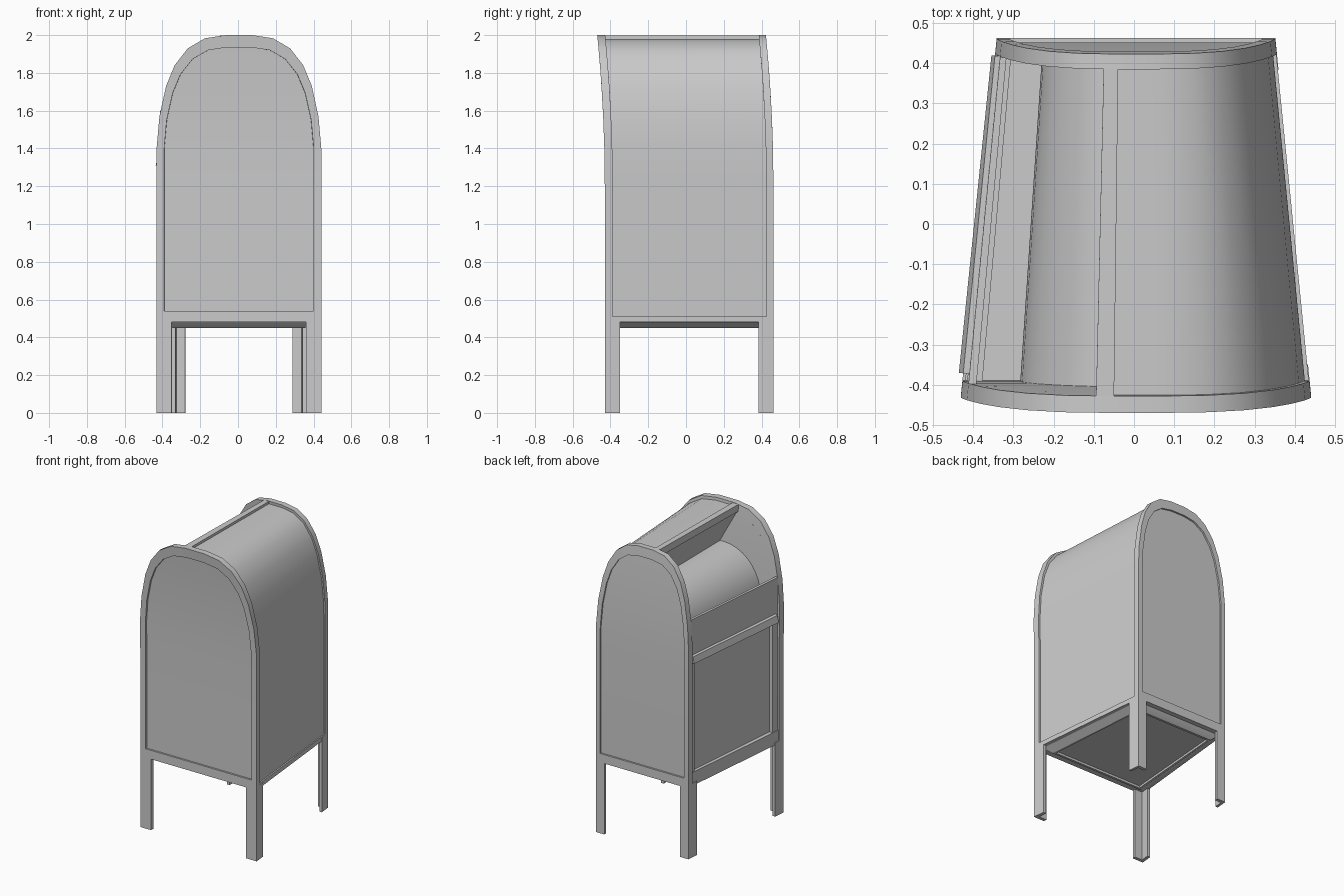
import bpy, bmesh, math

if "Cube" in bpy.data.objects:
    bpy.data.objects.remove(bpy.data.objects["Cube"])

GREY = (0.6, 0.6, 0.6, 1)
grey = bpy.data.materials.new("plain grey")
grey.use_nodes = True
grey.diffuse_color = GREY
grey.node_tree.nodes["Principled BSDF"].inputs["Base Color"].default_value = GREY

FRONT, BACK, BASE = -0.43, 0.463, 0.48
IN_FRONT, IN_BACK = -0.388, 0.425

# Right half of the arch, from the base to the crown
HALF = [(0.435, BASE), (0.435, 1.2), (0.435, 1.4), (0.42, 1.57), (0.385, 1.73),
        (0.34, 1.84), (0.27, 1.93), (0.18, 1.983), (0.07, 2.0)]


def warp(u, y, z):
    """Narrow the body towards the back and lean its crown forward."""
    lean = max(0, (z - 1.2) / 0.8) ** 2
    return (u * (1 - 0.23 * (y + 0.42)) + 0.005, y - 0.04 * lean, z)


def inset(points, d):
    return [(x * (1 - d / 0.435), z if z < 1.4 else 1.4 + (z - 1.4) * (1 - 2.7 * d))
            for x, z in points]


def loft(name, rings):
    """Skin a row of matching rings into a closed solid."""
    bm = bmesh.new()
    rows = [[bm.verts.new(warp(*p)) for p in ring] for ring in rings]
    n = len(rows[0])
    for a, b in zip(rows, rows[1:]):
        for i in range(n):
            j = (i + 1) % n
            bm.faces.new((a[i], a[j], b[j], b[i]))
    bm.faces.new(rows[0])
    bm.faces.new(rows[-1])
    bmesh.ops.recalc_face_normals(bm, faces=bm.faces)
    mesh = bpy.data.meshes.new(name)
    bm.to_mesh(mesh)
    bm.free()
    mesh.materials.append(grey)
    obj = bpy.data.objects.new(name, mesh)
    bpy.context.collection.objects.link(obj)
    bpy.ops.object.select_all(action='DESELECT')
    obj.select_set(True)
    bpy.context.view_layer.objects.active = obj
    bpy.ops.object.shade_smooth_by_angle(angle=math.radians(32))
    return obj


def band(name, outer, inner, y0, y1):
    return loft(name, [[(a, y0, c), (a, y1, c), (b, y1, d), (b, y0, d)]
                       for (a, c), (b, d) in zip(outer, inner)])


def rect(u0, u1, y0, y1, z):
    return [(u0, y0, z), (u1, y0, z), (u1, y1, z), (u0, y1, z)]


def box(name, u0, u1, y0, y1, z0, z1):
    return loft(name, [rect(u0, u1, y0, y1, z) for z in (z0, z1)])


# Arched rims and recessed end panels
ARCH = HALF + [(-x, z) for x, z in reversed(HALF)]
for end, y0, y1, p0, p1 in (("front", FRONT, IN_FRONT, FRONT + 0.012, IN_FRONT),
                            ("back", IN_BACK, BACK, IN_BACK, BACK - 0.012)):
    band(end + "_rim", ARCH, inset(ARCH, 0.04), y0, y1)
    loft(end + "_panel", [rect(-x, x, p0, p1, z) for x, z in inset(HALF, 0.039)])
    box(end + "_bottom_rail", -0.4, 0.4, y0, y1, BASE, 0.54)

# Plain side and roof in one curved sheet
shell = HALF + [(-0.06, 2.0)]
band("roof_and_side", inset(shell, 0.012), inset(shell, 0.03), IN_FRONT, IN_BACK)
box("side_bottom_rail", 0.4, 0.433, IN_FRONT, IN_BACK, BASE, 0.51)
box("crown_rib", -0.1, -0.055, IN_FRONT, IN_BACK, 1.95, 1.997)

# Mail opening: overhanging wall and rounded drop drum
band("opening_wall", [(-0.098, 1.96), (0.03, 1.72)], [(-0.07, 1.96), (0.05, 1.72)],
     IN_FRONT, IN_BACK)
angles = [math.radians(80 + 10 * i) for i in range(11)]
drum, drum_inner = ([(0.0 + r * math.cos(a), 1.44 + r * math.sin(a)) for a in angles]
                    for r in (0.29, 0.27))
band("drop_drum", drum + [(-0.29, 1.1)], drum_inner + [(-0.27, 1.1)], IN_FRONT, IN_BACK)

# Door side: panel under the opening, ledge, door frame and sunken door
box("opening_panel", -0.42, -0.4, IN_FRONT, IN_BACK, 1.34, 1.6)
loft("door_ledge", [[(-0.4, y, 1.37), (-0.435, y, 1.355), (-0.446, y, 1.31), (-0.4, y, 1.31)]
                    for y in (-0.37, 0.42)])
box("door_bottom_rail", -0.428, -0.39, IN_FRONT, IN_BACK, BASE, 0.57)
box("door_front_stile", -0.423, -0.39, IN_FRONT, IN_FRONT + 0.05, 0.57, 1.34)
box("door_back_stile", -0.423, -0.39, IN_BACK - 0.03, IN_BACK, 0.57, 1.34)
box("door", -0.402, -0.385, IN_FRONT, IN_BACK, 0.55, 1.34)

# Angle-iron legs
W, T = 0.08, 0.022
for side, s in (("left", 1), ("right", -1)):
    for end, y, d in (("front", FRONT, 1), ("back", BACK, -1)):
        corner = [(0, 0), (W, 0), (W, T), (T, T), (T, W), (0, W)]
        loft(f"{end}_{side}_leg", [[(s * (0.435 - a), y + d * b, z) for a, b in corner]
                                   for z in (0, BASE + 0.02)])

# Tapered floor pan with a sunken underside
loft("floor_pan", [rect(-u, u, y0, y1, z) for u, y0, y1, z in (
    (0.415, -0.41, 0.445, 0.5), (0.405, -0.39, 0.43, 0.48), (0.355, -0.355, 0.39, 0.45),
    (0.34, -0.34, 0.375, 0.45), (0.34, -0.34, 0.375, 0.465))])
